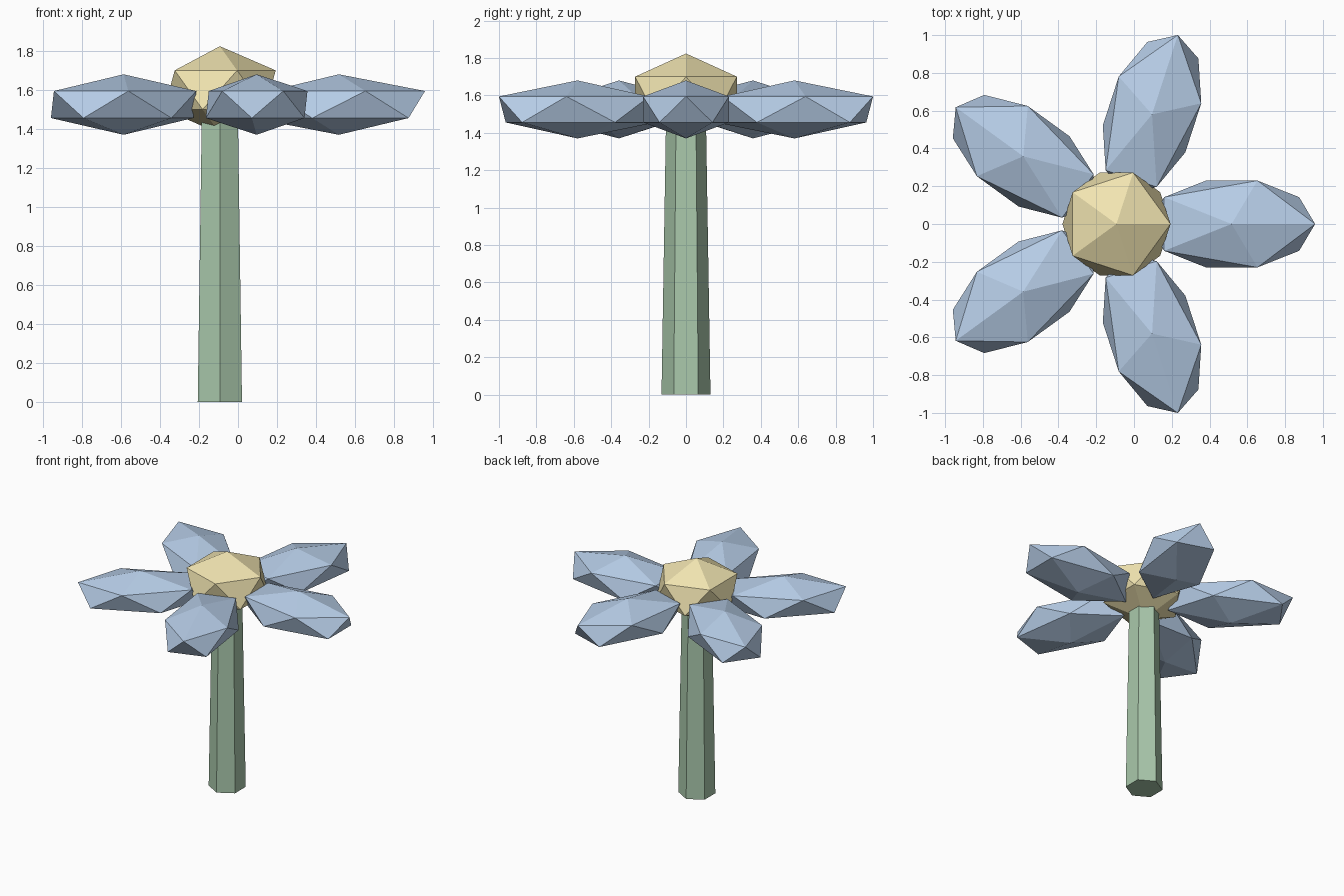
import bpy
from math import cos, sin, radians

if "Cube" in bpy.data.objects:
    bpy.data.objects.remove(bpy.data.objects["Cube"])

CX = -0.093  # flower axis


def material(name, rgb):
    m = bpy.data.materials.new(name)
    m.diffuse_color = (*rgb, 1)
    m.use_nodes = True
    m.node_tree.nodes["Principled BSDF"].inputs["Base Color"].default_value = m.diffuse_color
    return m


green = material("stem_green", (0.40, 0.58, 0.41))
gold = material("centre_yellow", (0.88, 0.78, 0.44))
blue = material("petal_blue", (0.47, 0.61, 0.80))


def finish(name, mat):
    ob = bpy.context.object
    ob.name = name
    ob.data.materials.append(mat)
    bpy.ops.object.transform_apply(location=False, rotation=True, scale=True)
    return ob


def gem(name, loc, scale, angle, mat):
    """Stretched low-poly ball with 20 faces."""
    bpy.ops.mesh.primitive_ico_sphere_add(subdivisions=1, radius=1, location=loc,
                                          rotation=(0, 0, angle))
    bpy.context.object.scale = scale
    return finish(name, mat)


# Tapered six-sided stem
H = 1.525
bpy.ops.mesh.primitive_cone_add(vertices=6, radius1=0.131, radius2=0.106, depth=H,
                                location=(CX, 0, H / 2))
finish("stem", green)

# Flower centre
gem("flower_centre", (CX, 0, 1.6), (0.32, 0.32, 0.224), 0, gold)

# Five petals around the centre
for i in range(5):
    a = radians(72 * i)
    gem(f"petal_{i + 1}", (CX + 0.61 * cos(a), 0.61 * sin(a), 1.525),
        (0.494, 0.27, 0.155), a, blue)
